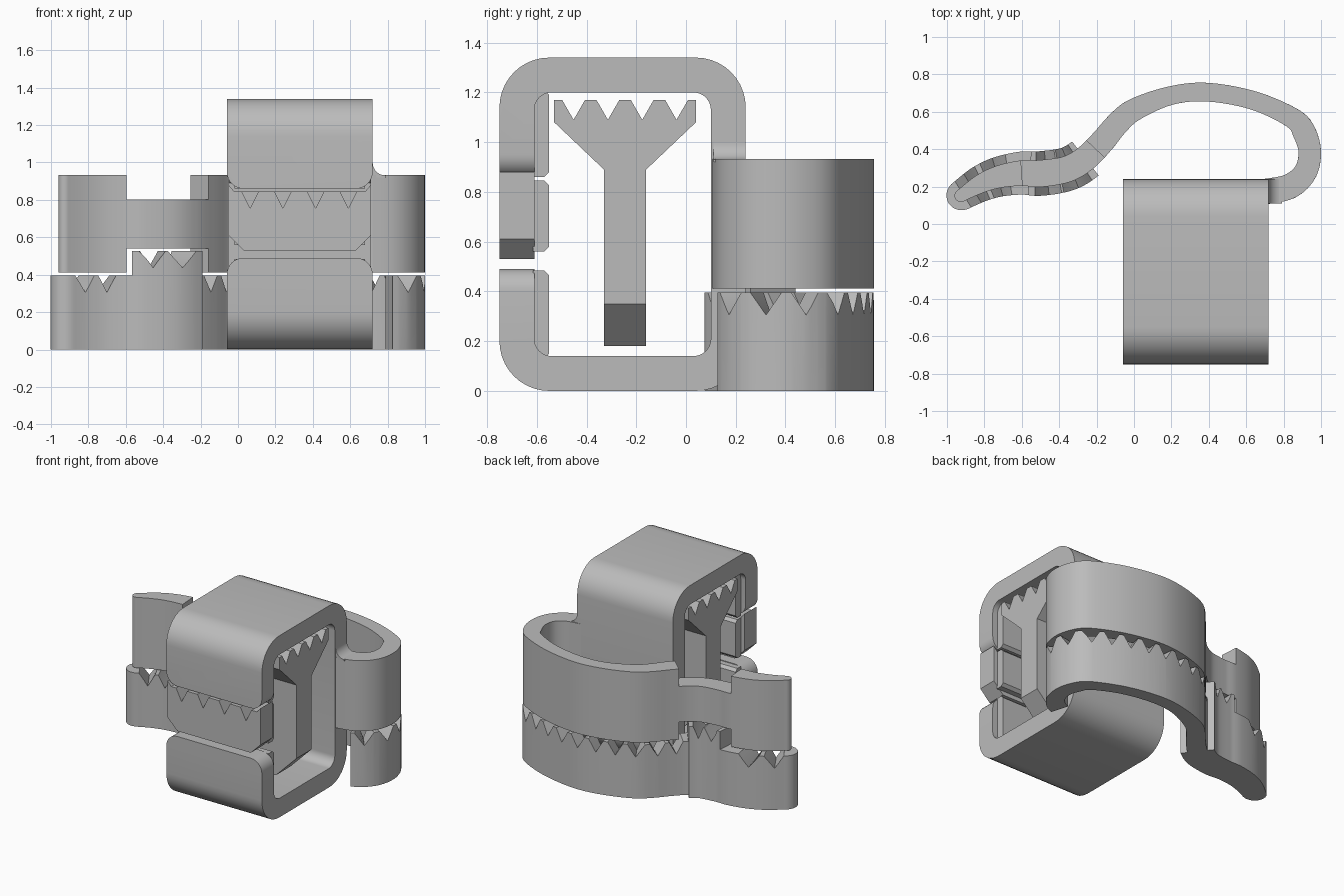
import bpy, bmesh, math
from mathutils import Vector

if "Cube" in bpy.data.objects:
    bpy.data.objects.remove(bpy.data.objects["Cube"], do_unlink=True)

GREY = (0.5, 0.5, 0.5, 1)
mat = bpy.data.materials.new("plain_grey")
mat.use_nodes = True
mat.diffuse_color = GREY
mat.node_tree.nodes["Principled BSDF"].inputs["Base Color"].default_value = GREY

X0, X1 = -0.06, 0.72      # clip sides
WALL = 0.14               # clip wall thickness


def finish(name, bm):
    bmesh.ops.recalc_face_normals(bm, faces=bm.faces)
    mesh = bpy.data.meshes.new(name)
    bm.to_mesh(mesh)
    bm.free()
    mesh.materials.append(mat)
    obj = bpy.data.objects.new(name, mesh)
    bpy.context.collection.objects.link(obj)
    bpy.ops.object.select_all(action='DESELECT')
    obj.select_set(True)
    bpy.context.view_layer.objects.active = obj
    bpy.ops.object.shade_smooth_by_angle(angle=math.radians(30))
    return obj


def prism(points, axis, lo, hi):
    """Extrude an outline (horizontal, z) along x or y."""
    bm = bmesh.new()
    place = (lambda h, z: (lo, h, z)) if axis == 'x' else (lambda h, z: (h, lo, z))
    face = bm.faces.new([bm.verts.new(place(*p)) for p in points])
    out = bmesh.ops.extrude_face_region(bm, geom=[face])
    moved = [v for v in out["geom"] if isinstance(v, bmesh.types.BMVert)]
    shift = Vector((hi - lo, 0, 0)) if axis == 'x' else Vector((0, hi - lo, 0))
    bmesh.ops.translate(bm, verts=moved, vec=shift)
    return bm


def arc(cx, cz, r, start, sweep, n=10):
    return [(cx + r * math.cos(math.radians(start + sweep * i / n)),
             cz + r * math.sin(math.radians(start + sweep * i / n))) for i in range(n + 1)]


def notches(first, pitch, count, half, top, depth):
    pts = []
    for i in range(count):
        c = first + i * pitch
        pts += [(c - half, top), (c, top - depth), (c + half, top)]
    return pts


# Clip body: a C-shaped band, open at the front, with rounded tongue corners
F, B, H, R, r = -0.75, 0.24, 1.34, 0.2, 0.07
LOW, HIGH = 0.49, 0.86
outer = ([(F, LOW)] + arc(F + R, R, R, 180, 90) + arc(B - R, R, R, 270, 90)
         + arc(B - R, H - R, R, 0, 90) + arc(F + R, H - R, R, 90, 90) + [(F, HIGH)])
f, b, lo, hi = F + WALL, B - WALL, WALL, H - WALL
inner = ([(f, HIGH)] + arc(f + r, hi - r, r, 180, -90) + arc(b - r, hi - r, r, 90, -90)
         + arc(b - r, lo + r, r, 0, -90) + arc(f + r, lo + r, r, 270, -90) + [(f, LOW)])
bm = prism(outer + inner, 'x', X0, X1)
tips = [e for e in bm.edges
        if abs(e.verts[0].co.x - e.verts[1].co.x) < 1e-4
        and all(min(abs(v.co.z - LOW), abs(v.co.z - HIGH)) < 1e-4 for v in e.verts)]
bmesh.ops.bevel(bm, geom=tips, offset=0.09, segments=8, profile=0.5, affect='EDGES')
finish("clip_body", bm)

# Front plate with notched top and chamfered lower corners
a, c = X0 + 0.01, X1 - 0.01
plate = ([(a + 0.08, 0.53), (a, 0.61), (a, 0.88), (a + 0.03, 0.845)]
         + notches(0.065, 0.175, 4, 0.045, 0.845, 0.09)
         + [(c - 0.03, 0.845), (c, 0.88), (c, 0.61), (c - 0.08, 0.53)])
finish("front_plate", prism(plate, 'y', F, f))

# Inner lips behind the front wall
for name, z0, z1 in (("lower_lip", 0.13, LOW - 0.005), ("plate_lip", 0.56, 0.845),
                     ("upper_lip", HIGH, 1.21)):
    k = 0.02
    lip = [(f - 0.005, z0), (f + 0.06 - k, z0), (f + 0.06, z0 + k),
           (f + 0.06, z1 - k), (f + 0.06 - k, z1), (f - 0.005, z1)]
    finish(name, prism(lip, 'x', X0 + 0.04, X1 - 0.04))

# Inner jaw: toothed flared head on a stem with chamfered foot
head = ([(-0.33, 0.89), (-0.53, 1.08), (-0.53, 1.17)]
        + notches(-0.452, 0.138, 4, 0.046, 1.17, 0.08)
        + [(0.04, 1.17), (0.04, 1.08), (-0.16, 0.89)])
finish("jaw_head", prism(head, 'x', a, c))
stem = [(a + 0.17, 0.18), (a, 0.35), (a, 0.89), (c, 0.89), (c, 0.35), (c - 0.17, 0.18)]
finish("jaw_stem", prism(stem, 'y', -0.33, -0.16))

# Curved arm path: x, y, half width
PATH = [Vector(p) for p in (
    (.70, .173, .068), (.83, .20, .067), (.915, .275, .062), (.94, .385, .06),
    (.91, .49, .062), (.85, .565, .055), (.64, .66, .05), (.39, .705, .05),
    (.19, .685, .05), (0, .61, .06), (-.09, .535, .063), (-.17, .44, .066),
    (-.26, .35, .068), (-.36, .293, .07), (-.5, .27, .072), (-.6, .272, .068),
    (-.72, .253, .06), (-.82, .215, .05), (-.92, .155, .035), (-.99, .11, .03))]
dense = []
for i in range(len(PATH) - 1):
    p0, p1, p2 = PATH[max(i - 1, 0)], PATH[i], PATH[i + 1]
    p3 = PATH[min(i + 2, len(PATH) - 1)]
    for j in range(12):
        t = j / 12
        dense.append(0.5 * (2 * p1 + (p2 - p0) * t + (2 * p0 - 5 * p1 + 4 * p2 - p3) * t * t
                            + (3 * p1 - p0 - 3 * p2 + p3) * t ** 3))
dense.append(PATH[-1])
dist = [0.0]
for p, q in zip(dense, dense[1:]):
    dist.append(dist[-1] + (q - p).xy.length)
END = dist[-1]


def at(s):
    i = next((k for k in range(1, len(dist)) if dist[k] >= s), len(dist) - 1)
    return dense[i - 1].lerp(dense[i], (s - dist[i - 1]) / (dist[i] - dist[i - 1]))


def s_at(x):
    """Distance along the path where the free end passes x."""
    return min((abs(p.x - x), s) for p, s in zip(dense, dist) if p.x < 0.1 or x > 0.1)[1]


def ribbon(name, s0, s1, z0, z1, extra=0.0, teeth=(), half=0.05, depth=0.09, tip=False):
    stops = {s0, s1} | {s0 + (s1 - s0) * i / 60 for i in range(61)}
    for k in teeth:
        stops |= {s for s in (k - half, k, k + half) if s0 < s < s1}
    if tip:
        stops |= {s1 - 0.08 * (i / 10) ** 2 for i in range(10)}
    bm = bmesh.new()
    rings = []
    for s in sorted(stops):
        p = at(s)
        d = (at(min(s + 0.01, END)) - at(max(s - 0.01, 0))).xy.normalized()
        w = p.z + extra
        if tip and s1 - s < w:
            w *= max(math.sqrt(1 - (1 - (s1 - s) / w) ** 2), 0.05)
        n = Vector((-d.y, d.x)) * w
        cut = max([1 - abs(s - k) / half for k in teeth] + [0]) * depth
        l, r = p.xy + n, p.xy - n
        rings.append([bm.verts.new((*q, z)) for q, z in
                      ((l, z0), (r, z0), (r, z1 - cut), (l, z1 - cut))])
    for g, h in zip(rings, rings[1:]):
        for i in range(4):
            bm.faces.new((g[i], g[i - 1], h[i - 1], h[i]))
    bm.faces.new(rings[0])
    bm.faces.new(rings[-1])
    finish(name, bm)


# Upper arm: main sweep, thin neck and tip block
neck, block = s_at(-0.21), s_at(-0.60)
ribbon("upper_arm", 0, neck, 0.412, 0.932)
ribbon("upper_neck", neck - 0.01, block + 0.01, 0.54, 0.803)
ribbon("upper_tip", block, s_at(-0.955), 0.412, 0.932, tip=True)

# Lower arm: toothed sweep, raised toothed block and wide tip
rise, drop = s_at(-0.26), s_at(-0.56)
start = 0.11
count = int((rise - start) / 0.13)
ribbon("lower_arm", start, rise + 0.01, 0, 0.395,
       teeth=[start + 0.07 + 0.13 * i for i in range(count)])
ribbon("lower_block", rise, drop, 0, 0.527, 0.047,
       [s_at(-0.34), s_at(-0.465)], half=0.06)
ribbon("lower_tip", drop - 0.01, END, 0, 0.395, 0.047,
       [s_at(-0.73), s_at(-0.86)], half=0.06, tip=True)

# Fillet where the upper arm meets the clip
fillet = [(X1 - 0.01, 0.92), (X1 - 0.01, 1.0)] + arc(X1 + 0.07, 1.0, 0.07, 180, 90) + [(X1 + 0.07, 0.92)]
finish("arm_fillet", prism(fillet, 'y', 0.11, B))
